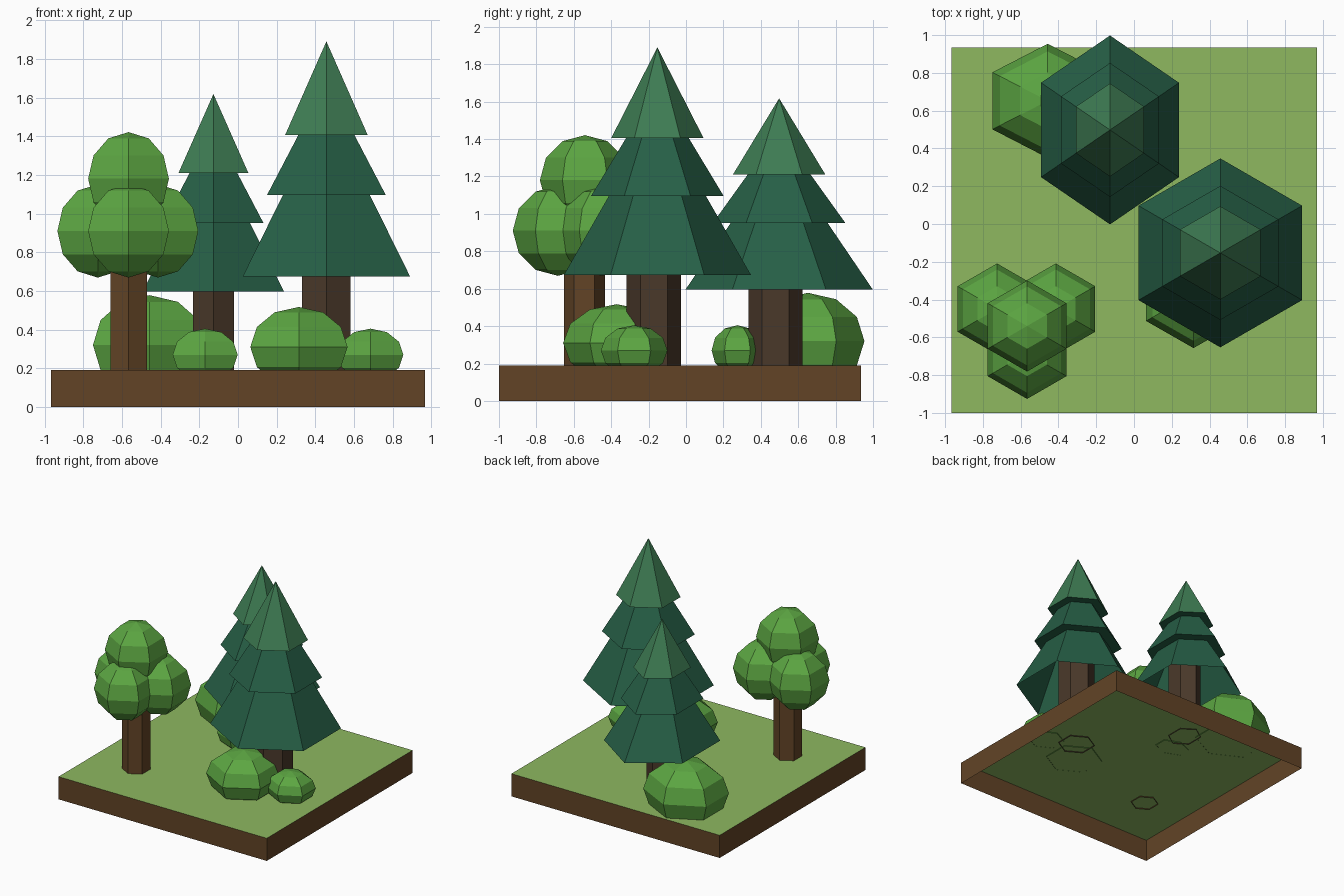
import bpy, bmesh, math

if "Cube" in bpy.data.objects:
    bpy.data.objects.remove(bpy.data.objects["Cube"])

GROUND = 0.19


def material(name, rgb):
    """Flat material from an sRGB colour (0-255), stored as linear."""
    lin = [((c / 255 + 0.055) / 1.055) ** 2.4 for c in rgb]
    m = bpy.data.materials.new(name)
    m.diffuse_color = (*lin, 1)
    m.use_nodes = True
    m.node_tree.nodes["Principled BSDF"].inputs["Base Color"].default_value = m.diffuse_color
    return m


GRASS = material("grass green", (142, 184, 96))
SOIL = material("warm brown", (98, 68, 38))
BARK = material("dark bark", (74, 57, 42))
LEAF = material("leaf green", (92, 166, 66))
PINE = material("pine green", (38, 95, 70))
PINE_TIP = material("light pine green", (62, 124, 83))


def finish(name, bm, mats):
    me = bpy.data.meshes.new(name)
    bm.to_mesh(me)
    bm.free()
    for m in mats:
        me.materials.append(m)
    ob = bpy.data.objects.new(name, me)
    bpy.context.collection.objects.link(ob)
    return ob


def lathe(profile, loc, scale=(1, 1, 1)):
    """Six-sided turned surface, profile (radius, z) from bottom to top, corners on +-y."""
    bm = bmesh.new()
    rings = []
    for r, z in profile:
        rings.append([bm.verts.new((loc[0] + scale[0] * r * math.cos(a),
                                    loc[1] + scale[1] * r * math.sin(a),
                                    loc[2] + scale[2] * z))
                      for a in (math.pi / 2 + k * math.pi / 3 for k in range(6))])
    for lo, hi in zip(rings, rings[1:]):
        for k in range(6):
            n = (k + 1) % 6
            bm.faces.new((lo[k], lo[n], hi[n], hi[k]))
    bmesh.ops.remove_doubles(bm, verts=bm.verts, dist=1e-5)
    return bm


def ball(loc, radii):
    """Low-poly ball with six sides and six rows."""
    prof = [(math.cos(math.radians(t)) if abs(t) < 90 else 0, math.sin(math.radians(t)))
            for t in range(-90, 91, 30)]
    return lathe(prof, loc, radii)


def trunk(name, x, y, scale, radius, top, mat):
    bm = lathe([(radius, -0.008), (radius, top)], (x, y, GROUND), scale)
    finish(name, bm, [mat])


# Ground block: open underneath, grass on top and soil around the sides
bm = bmesh.new()
bmesh.ops.create_cube(bm, size=1)
for v in bm.verts:
    v.co = (v.co.x * 1.935, v.co.y * 1.935 - 0.0325, (v.co.z + 0.5) * GROUND)
bm.normal_update()
bmesh.ops.delete(bm, geom=[f for f in bm.faces if f.normal.z < -0.5], context='FACES_ONLY')
for f in bm.faces:
    f.material_index = 1 if f.normal.z > 0.5 else 0
finish("ground_block", bm, [SOIL, GRASS])


# Pines: three stacked skirts, open at the bottom, with a lighter tip
def pine(name, x, y, scale):
    prof = [(0.50, 0.484), (0.26, 0.905), (0.355, 0.905),
            (0.168, 1.215), (0.247, 1.215), (0, 1.70)]
    bm = lathe(prof, (x, y, GROUND), scale)
    tip_z = GROUND + scale[2] * 1.25
    for f in bm.faces:
        f.material_index = int(f.calc_center_median().z > tip_z)
    finish(name + "_foliage", bm, [PINE, PINE_TIP])
    trunk(name + "_trunk", x, y - 0.019, scale, 0.145, 0.85, BARK)


pine("tall_pine", 0.457, -0.153, (1, 1, 1))
pine("short_pine", -0.127, 0.498, (0.843, 1, 0.84))

# Round tree: trunk with four leaf balls
trunk("round_tree_trunk", -0.566, -0.543, (1, 1, 1), 0.109, 0.70, SOIL)
for i, (x, y, z) in enumerate([(-0.725, -0.45, 0.91), (-0.414, -0.45, 0.91),
                               (-0.566, -0.685, 0.91), (-0.566, -0.54, 1.18)]):
    finish(f"round_tree_leaves_{i + 1}", ball((x, y, z), (0.241,) * 3), [LEAF])

# Bushes: flattened balls cut off at the ground
for i, (loc, radii) in enumerate([
        ((0.315, -0.37, 0.31), (0.29, 0.287, 0.207)),
        ((0.685, -0.277, 0.27), (0.196, 0.178, 0.135)),
        ((-0.457, 0.652, 0.32), (0.338, 0.302, 0.258)),
        ((-0.17, 0.275, 0.27), (0.194, 0.138, 0.135))]):
    bm = ball(loc, radii)
    bmesh.ops.bisect_plane(bm, geom=bm.verts[:] + bm.edges[:] + bm.faces[:],
                           plane_co=(0, 0, GROUND - 0.003), plane_no=(0, 0, 1), clear_inner=True)
    finish(f"bush_{i + 1}", bm, [LEAF])
